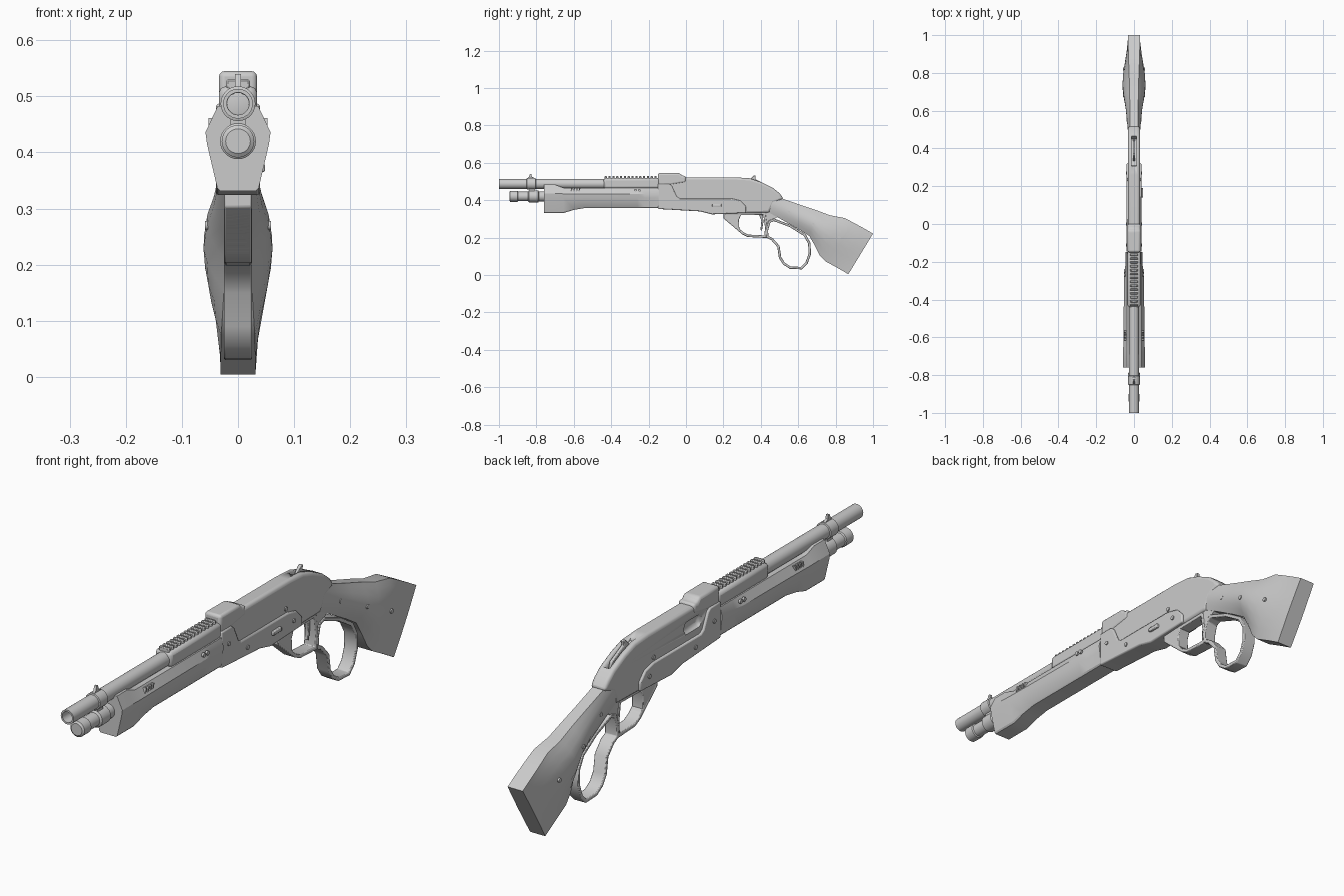
import bpy, bmesh, math
from mathutils import Vector


def make(name, verts, faces, bevel=0.0, angle=35, seg=2):
    me = bpy.data.meshes.new(name)
    me.from_pydata([tuple(v) for v in verts], [], faces)
    bm = bmesh.new()
    bm.from_mesh(me)
    bmesh.ops.recalc_face_normals(bm, faces=bm.faces)
    bm.to_mesh(me)
    bm.free()
    me.polygons.foreach_set("use_smooth", [True] * len(me.polygons))
    me.set_sharp_from_angle(angle=math.radians(angle))
    ob = bpy.data.objects.new(name, me)
    bpy.context.collection.objects.link(ob)
    if bevel:
        m = ob.modifiers.new("Bevel", 'BEVEL')
        m.width, m.segments, m.limit_method = bevel, seg, 'ANGLE'
        m.angle_limit = math.radians(40)
    return ob


def loft(name, rings, closed=False, **kw):
    n, k = len(rings[0]), len(rings)
    verts = [p for r in rings for p in r]
    faces = [(i * n + j, i * n + (j + 1) % n, (i + 1) % k * n + (j + 1) % n, (i + 1) % k * n + j)
             for i in range(k if closed else k - 1) for j in range(n)]
    if not closed:
        faces += [tuple(range(n)), tuple(range((k - 1) * n, k * n))]
    return make(name, verts, faces, **kw)


def prism(name, prof, hw, x=0, **kw):
    return loft(name, [[(x + s * hw, y, z) for y, z in prof] for s in (-1, 1)], **kw)


def box(name, y0, y1, z0, z1, hw, x=0, **kw):
    return prism(name, [(y0, z0), (y1, z0), (y1, z1), (y0, z1)], hw, x, **kw)


def lathe(name, prof, z, n=28):
    # revolve (radius, y) points about a line along y
    return loft(name, [[(r * math.cos(2 * math.pi * i / n), y, z + r * math.sin(2 * math.pi * i / n))
                        for i in range(n)] for r, y in prof])


def band(name, path, th, hw, **kw):
    # closed strap following an outer outline
    pts = [Vector(p) for p in path]
    n = len(pts)
    area = sum(pts[i].cross(pts[(i + 1) % n]) for i in range(n))
    s = 1 if area > 0 else -1
    rings = []
    for i, p in enumerate(pts):
        a = (p - pts[i - 1]).normalized()
        b = (pts[(i + 1) % n] - p).normalized()
        na, nb = Vector((-a.y, a.x)) * s, Vector((-b.y, b.x)) * s
        q = p + (na + nb) * th / max(0.5, 1 + na.dot(nb))
        rings.append([(-hw, *p), (hw, *p), (hw, *q), (-hw, *q)])
    return loft(name, rings, closed=True, **kw)


def stud(name, x, y, z, r=0.008, h=0.004, n=12):
    # screw head facing sideways
    return loft(name, [[(x + d, y + r * math.cos(2 * math.pi * i / n), z + r * math.sin(2 * math.pi * i / n))
                        for i in range(n)] for d in (-h, h)])


def cut(target, cutter):
    m = target.modifiers.new("Cut", 'BOOLEAN')
    m.object, m.operation, m.solver = cutter, 'DIFFERENCE', 'EXACT'
    cutter.hide_render = True
    bpy.context.view_layer.objects.active = target
    for mod in [q.name for q in target.modifiers]:
        bpy.ops.object.modifier_apply(modifier=mod)
    bpy.data.objects.remove(cutter)


# barrel with open muzzle, and magazine tube below
lathe("barrel", [(0.001, -0.8), (0.019, -0.8), (0.020, -1.0), (0.0265, -1.0), (0.0265, -0.1)], 0.487)
lathe("magazine_tube", [(0.022, -0.945), (0.029, -0.94), (0.029, -0.90), (0.025, -0.897), (0.025, -0.845),
                        (0.032, -0.84), (0.032, -0.79), (0.027, -0.787), (0.027, -0.7)], 0.42)
lathe("barrel_band", [(0.0265, -0.852), (0.031, -0.85), (0.031, -0.805), (0.0265, -0.803)], 0.487)
box("band_link", -0.84, -0.81, 0.44, 0.47, 0.013)
prism("front_sight", [(-0.852, 0.512), (-0.805, 0.512), (-0.812, 0.52), (-0.824, 0.525),
                      (-0.826, 0.54), (-0.834, 0.54), (-0.84, 0.524)], 0.005)

# fore-end: y, top z, bottom z, waist half width, waist z
stations = [(-0.76, 0.483, 0.331, 0.058, 0.436), (-0.70, 0.483, 0.331, 0.058, 0.436),
            (-0.655, 0.466, 0.331, 0.057, 0.434), (-0.60, 0.466, 0.348, 0.056, 0.434),
            (-0.54, 0.466, 0.358, 0.055, 0.434), (-0.26, 0.466, 0.358, 0.053, 0.434),
            (-0.22, 0.466, 0.358, 0.046, 0.434), (-0.148, 0.466, 0.358, 0.045, 0.434)]
rings = []
for y, t, b, w, m in stations:
    half = [(0.036, t), (w, m), (w - 0.003, m - 0.022), (0.037, b + 0.006), (0.032, b)]
    rings.append([(x, y, z) for x, z in half] + [(-x, y, z) for x, z in reversed(half)])
loft("fore_end", rings, angle=25)

# rail shroud with teeth
box("barrel_shroud", -0.44, -0.14, 0.462, 0.518, 0.034, bevel=0.012)
for i in range(14):
    y = -0.435 + i * 0.0205
    box(f"rail_tooth_{i}", y, y + 0.012, 0.51, 0.53, 0.021, bevel=0.003, seg=1)

# receiver with side port and top slot
receiver = prism("receiver", [(-0.15, 0.356), (-0.15, 0.522), (0.26, 0.522), (0.34, 0.517), (0.40, 0.497),
                              (0.465, 0.465), (0.50, 0.437), (0.522, 0.408), (0.47, 0.385), (0.445, 0.332),
                              (0.14, 0.326), (0.075, 0.342)], 0.031, bevel=0.012, seg=3)
cut(receiver, box("port_cutter", -0.045, 0.055, 0.435, 0.482, 0.02, x=-0.037, bevel=0.015))
cut(receiver, prism("slot_cutter", [(0.30, 0.54), (0.31, 0.505), (0.45, 0.445), (0.49, 0.50)], 0.012))
prism("receiver_collar", [(-0.15, 0.475), (-0.15, 0.545), (-0.035, 0.545), (-0.02, 0.53), (0.0, 0.53),
                          (0.0, 0.495), (-0.09, 0.48)], 0.034, bevel=0.018, seg=3)
prism("side_plate", [(-0.15, 0.487), (-0.09, 0.487), (-0.075, 0.475), (-0.05, 0.42), (-0.035, 0.41),
                     (0.24, 0.41), (0.29, 0.398), (0.322, 0.365), (0.322, 0.332), (0.14, 0.324),
                     (0.075, 0.34), (-0.15, 0.353)], 0.039, bevel=0.005)
prism("hammer", [(0.33, 0.49), (0.345, 0.515), (0.362, 0.532), (0.373, 0.53), (0.371, 0.512),
                 (0.44, 0.478), (0.45, 0.44)], 0.006, bevel=0.002)

# stock: top (y, z), bottom (y, z), side bulge half width, edge half width
spine = [(0.46, 0.43, 0.445, 0.332, 0.030, 0.024), (0.525, 0.405, 0.50, 0.303, 0.034, 0.022),
         (0.62, 0.372, 0.60, 0.246, 0.044, 0.022), (0.70, 0.345, 0.66, 0.208, 0.056, 0.023),
         (0.77, 0.319, 0.69, 0.155, 0.062, 0.025), (0.85, 0.304, 0.715, 0.105, 0.059, 0.028),
         (0.90, 0.277, 0.745, 0.073, 0.052, 0.030), (0.955, 0.247, 0.815, 0.035, 0.041, 0.031),
         (1.0, 0.221, 0.868, 0.004, 0.033, 0.031)]
rings = []
for ty, tz, by, bz, w, e in spine:
    half = [(e + (w - e) * math.sin(math.pi * t), ty + (by - ty) * t, tz + (bz - tz) * t)
            for t in (0, 0.1, 0.25, 0.4, 0.55, 0.7, 0.85, 1)]
    rings.append(half + [(-x, y, z) for x, y, z in reversed(half)])
loft("stock", rings, angle=40)

# trigger guard, lever loop and trigger
band("trigger_guard", [(0.20, 0.332), (0.20, 0.303), (0.30, 0.218), (0.33, 0.203), (0.43, 0.198),
                       (0.436, 0.25), (0.425, 0.335)], 0.013, 0.024, bevel=0.003)
prism("guard_front_web", [(0.20, 0.335), (0.20, 0.303), (0.30, 0.218), (0.31, 0.222), (0.285, 0.25),
                          (0.283, 0.295), (0.30, 0.335)], 0.0235, bevel=0.003)
band("lever_loop", [(0.428, 0.20), (0.455, 0.187), (0.488, 0.15), (0.497, 0.09), (0.52, 0.055), (0.555, 0.033),
                    (0.62, 0.03), (0.65, 0.06), (0.668, 0.11), (0.666, 0.17), (0.64, 0.218), (0.56, 0.268),
                    (0.47, 0.302), (0.44, 0.29), (0.426, 0.24)], 0.013, 0.025, bevel=0.003)
prism("lever_tang", [(0.42, 0.345), (0.425, 0.27), (0.44, 0.27), (0.475, 0.30), (0.50, 0.32), (0.47, 0.35)], 0.022)
prism("trigger", [(0.385, 0.335), (0.403, 0.29), (0.398, 0.24), (0.406, 0.236), (0.414, 0.285), (0.41, 0.335)],
      0.007, bevel=0.002)

# screws and vents on both sides
for side, s in (("right", 1), ("left", -1)):
    for i, (x, y, z) in enumerate([(0.039, -0.11, 0.43), (0.039, 0.0, 0.375), (0.039, 0.27, 0.37),
                                   (0.031, 0.235, 0.425), (0.035, 0.55, 0.335), (0.055, 0.68, 0.27),
                                   (0.055, 0.82, 0.20), (0.049, -0.27, 0.452), (0.049, -0.25, 0.452)]):
        stud(f"screw_{side}_{i}", s * x, y, z)
    for i in range(4):
        y = -0.618 + i * 0.014
        prism(f"vent_rib_{side}_{i}", [(y, 0.443), (y + 0.007, 0.443), (y + 0.011, 0.461), (y + 0.004, 0.461)],
              0.006, x=s * 0.047)
# loading catch on the right side
box("catch", 0.14, 0.19, 0.365, 0.38, 0.008, x=0.04, bevel=0.003)
